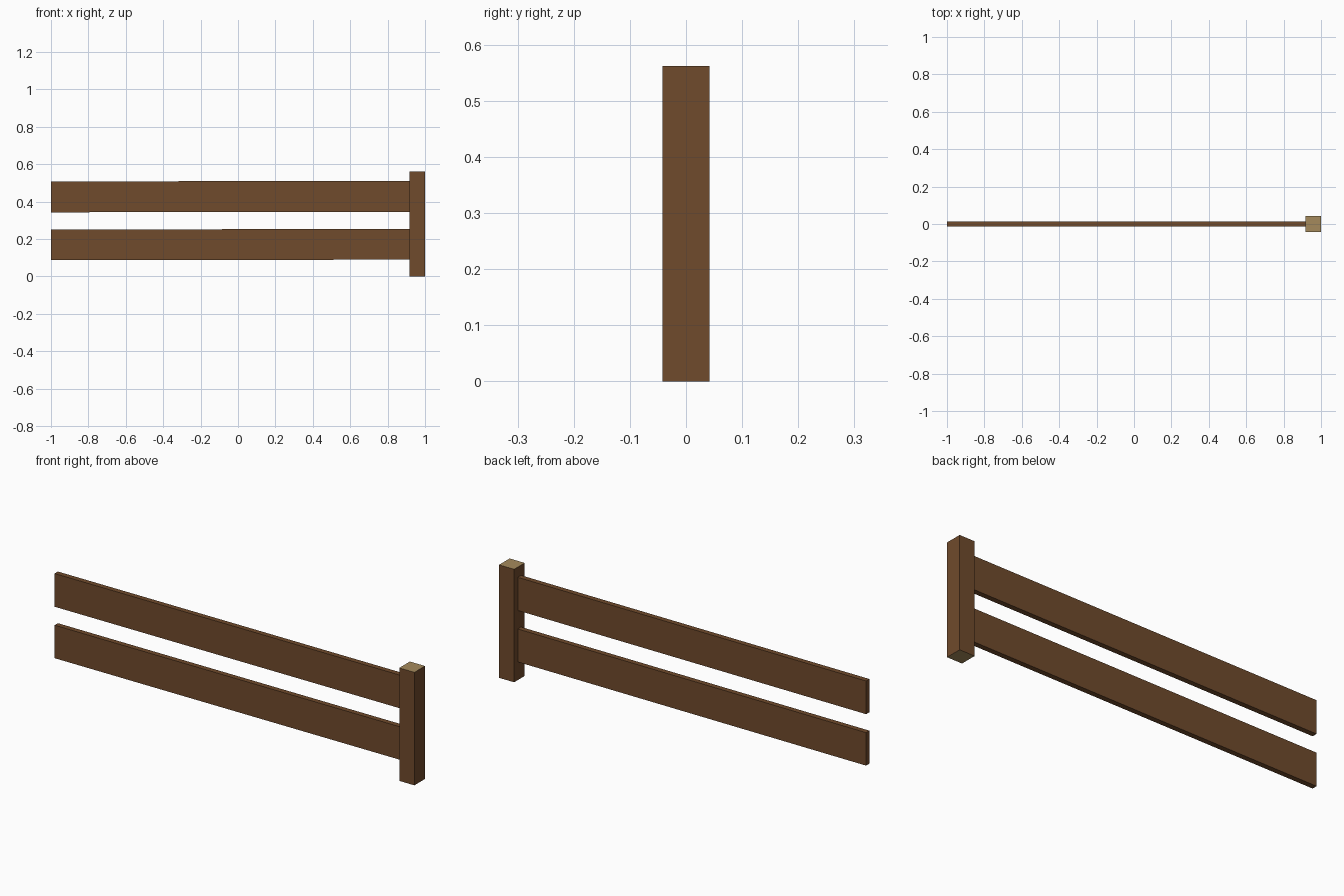
import bpy, bmesh

if "Cube" in bpy.data.objects:
    bpy.data.objects.remove(bpy.data.objects["Cube"])


def material(name, rgb):
    m = bpy.data.materials.new(name)
    m.diffuse_color = (*rgb, 1)
    m.use_nodes = True
    m.node_tree.nodes["Principled BSDF"].inputs["Base Color"].default_value = m.diffuse_color
    return m


brown = material("brown wood", (0.162, 0.069, 0.025))
end_grain = material("pale end grain", (0.376, 0.254, 0.107))


def box(name, x, y, z, rise=0.0):
    """Box from ranges; rise lifts the right end slightly."""
    bm = bmesh.new()
    bmesh.ops.create_cube(bm, size=1)
    for v in bm.verts:
        right = v.co.x > 0
        v.co = (x[right], y[v.co.y > 0], z[v.co.z > 0] + (rise if right else 0))
    bm.normal_update()
    me = bpy.data.meshes.new(name)
    bm.to_mesh(me)
    bm.free()
    me.materials.append(brown)
    me.materials.append(end_grain)
    ob = bpy.data.objects.new(name, me)
    bpy.context.collection.objects.link(ob)
    return ob


# Square post, with pale cut ends
post = box("fence_post", (0.917, 1.0), (-0.0415, 0.0415), (0, 0.562))
for p in post.data.polygons:
    p.material_index = int(abs(p.normal.z) > 0.9)

# Two plank rails, butted into the post
for name, low, high in (("lower_rail", 0.087, 0.251), ("upper_rail", 0.343, 0.508)):
    box(name, (-1.0, 0.92), (-0.0135, 0.0125), (low, high), 0.003)
